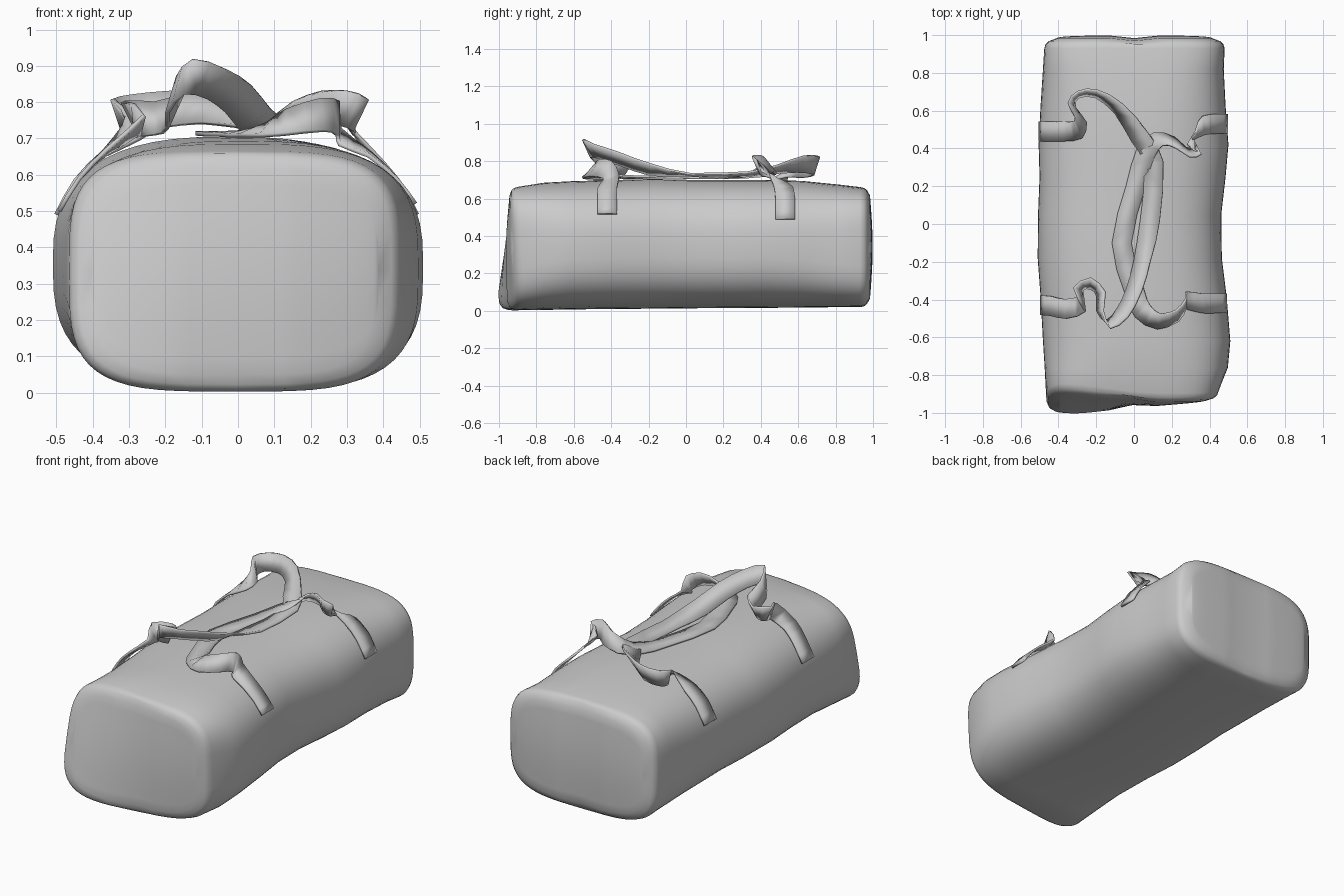
import bpy, bmesh, math
from mathutils import Vector

if "Cube" in bpy.data.objects:
    bpy.data.objects.remove(bpy.data.objects["Cube"])

N = 56   # points around the body
K = 12   # rows down each end panel


def finish(bm, name, angle):
    bmesh.ops.recalc_face_normals(bm, faces=bm.faces)
    mesh = bpy.data.meshes.new(name)
    bm.to_mesh(mesh)
    bm.free()
    ob = bpy.data.objects.new(name, mesh)
    bpy.context.collection.objects.link(ob)
    bpy.ops.object.select_all(action='DESELECT')
    ob.select_set(True)
    bpy.context.view_layer.objects.active = ob
    bpy.ops.object.shade_smooth_by_angle(angle=math.radians(angle))
    return ob


def section(xl, xr, zb, zt, n, s=1.0):
    """Rounded-box outline as (x, z) pairs, scaled by s about its centre."""
    cx, cz = (xl + xr) / 2, (zb + zt) / 2
    a, b = (xr - xl) / 2 * s, (zt - zb) / 2 * s
    pts = []
    for i in range(N):
        c, d = math.cos(2 * math.pi * i / N), math.sin(2 * math.pi * i / N)
        m = n - 0.25 if d > 0 and n < 3.6 else n   # rounder shoulders
        pts.append((cx + a * math.copysign(abs(c) ** (2 / m), c),
                    cz + b * math.copysign(abs(d) ** (2 / m), d)))
    return pts


def front_y(x, z):
    """Slumped front end: the left top leans back, the left bottom pushes out."""
    k = min(1, max(0, z / 0.66))
    top = -0.925 + 0.06 * min(1, max(0, (0.05 - x) / 0.45))
    bottom = -0.955 - 0.065 * x / -0.45
    return top * k + bottom * (1 - k)


def seam(x):
    return 0.014 * math.exp(-(x / 0.06) ** 2)


# Soft body: rounded rims at both ends and sections along y
front = (-0.465, 0.45, 0.003, 0.665, 3.8)
back = (-0.475, 0.48, 0.02, 0.662, 3.8)
rings = []
for s, bulge in ((0.86, 0.018), (0.94, 0.008), (0.98, -0.006), (1.0, -0.03)):
    rings.append([(x, front_y(x, z) - bulge + seam(x) * (s < 0.97), z)
                  for x, z in section(*front, s)])
for y, *sec in ((-0.76, -0.473, 0.497, 0.005, 0.685, 3.3),
                (-0.62, -0.482, 0.51, 0.008, 0.693, 3.0),
                (-0.38, -0.495, 0.49, 0.01, 0.70, 2.9),
                (-0.18, -0.51, 0.465, 0.012, 0.705, 2.9),
                (0.05, -0.508, 0.462, 0.014, 0.70, 2.9),
                (0.25, -0.50, 0.485, 0.015, 0.70, 2.9),
                (0.42, -0.505, 0.50, 0.016, 0.70, 2.9),
                (0.62, -0.495, 0.485, 0.018, 0.695, 3.1),
                (0.82, -0.482, 0.475, 0.02, 0.675, 3.5)):
    rings.append([(x, y, z) for x, z in section(*sec)])
for s, y in ((1.0, 0.93), (0.985, 0.953), (0.95, 0.968), (0.86, 0.984)):
    rings.append([(x, y - seam(x) * (s < 0.97), z) for x, z in section(*back, s)])

bm = bmesh.new()
loops = [[bm.verts.new(p) for p in r] for r in rings]
for a, b in zip(loops, loops[1:]):
    for i in range(N):
        j = (i + 1) % N
        bm.faces.new((a[i], a[j], b[j], b[i]))

# End panels: columns from the top of the rim down to the bottom
for ring, out in ((loops[0], -1), (loops[-1], 1)):
    cols = []
    for i in range(1, N // 2):
        t, b = ring[i], ring[N - i]
        col = [t]
        for k in range(1, K):
            p = t.co.lerp(b.co, k / K)
            fill = math.sin(math.pi * k / K) * math.sin(2 * math.pi * i / N)
            p.y += out * 0.014 * fill
            col.append(bm.verts.new(p))
        cols.append(col + [b])
    for a, b in zip(cols, cols[1:]):
        for k in range(K):
            bm.faces.new((a[k], a[k + 1], b[k + 1], b[k]))
    bm.faces.new([ring[0]] + cols[0])
    bm.faces.new([ring[N // 2]] + cols[-1])
finish(bm, "bag_body", 50)


def catmull(p, i, t):
    a, b, c, d = (p[max(0, min(len(p) - 1, i + k))] for k in (-1, 0, 1, 2))
    return 0.5 * (2 * b + (c - a) * t + (2 * a - 5 * b + 4 * c - d) * t * t
                  + (3 * b - a - 3 * c + d) * t ** 3)


def strap(name, path, half=0.052, steps=2):
    """Webbing ribbon through points (x, y, z, then its width direction)."""
    centres = [Vector(p[:3]) for p in path]
    widths = [Vector(p[3:]).normalized() for p in path]
    bm = bmesh.new()
    pairs = []
    for i in range(len(path) - 1):
        for k in range(steps + (i == len(path) - 2)):
            c = catmull(centres, i, k / steps)
            w = widths[i].lerp(widths[i + 1], k / steps).normalized() * half
            pairs.append((bm.verts.new(c - w), bm.verts.new(c + w)))
    for a, b in zip(pairs, pairs[1:]):
        bm.faces.new((a[0], a[1], b[1], b[0]))
    ob = finish(bm, name, 30)
    mod = ob.modifiers.new("thickness", 'SOLIDIFY')
    mod.thickness = 0.012
    mod.offset = 0


# Two carrying handles, flopped over the top and sewn to the sides
strap("left_handle", [
    (-.50, .49, .49, 0, 1, 0), (-.447, .49, .585, 0, 1, 0),
    (-.37, .49, .658, 0, 1, .1), (-.295, .50, .715, -.4, .8, .3),
    (-.285, .56, .75, -.6, .4, .6), (-.33, .63, .76, -.3, .2, .9),
    (-.295, .685, .77, 0, .3, 1), (-.20, .69, .78, .1, .35, 1),
    (-.08, .61, .785, .4, .4, .8), (.03, .46, .755, .8, .5, .4),
    (.105, .32, .73, .95, .2, .2), (.085, .02, .727, 1, 0, .1),
    (.045, -.19, .755, .8, .1, .5), (0, -.35, .81, .7, -.1, .6),
    (-.06, -.47, .85, .5, -.4, .7), (-.135, -.53, .87, .2, -.4, .9),
    (-.18, -.46, .82, .3, 0, 1), (-.175, -.37, .775, .4, .2, .9),
    (-.23, -.315, .755, 0, .5, .8), (-.295, -.345, .755, -.4, .1, .8),
    (-.27, -.42, .735, .2, -.8, .5), (-.36, -.45, .665, 0, -1, .1),
    (-.437, -.435, .59, 0, -1, 0), (-.492, -.43, .50, 0, -1, 0)])
strap("right_handle", [
    (.488, -.42, .52, 0, 1, 0), (.435, -.42, .59, 0, 1, 0),
    (.36, -.42, .658, 0, 1, .1), (.28, -.405, .705, 0, .9, .4),
    (.275, -.42, .755, 0, .4, .9), (.23, -.485, .765, -.1, .5, .8),
    (.13, -.515, .745, .1, .7, .6), (.045, -.46, .725, .7, .6, .3),
    (.0, -.35, .716, .95, .2, .1), (-.065, -.1, .714, 1, 0, 0),
    (.01, .2, .711, 1, -.1, 0), (.06, .37, .73, .9, -.4, .2),
    (.13, .45, .765, .4, -.6, .6), (.22, .43, .785, .1, -.5, .8),
    (.285, .38, .785, .2, -.4, .8), (.335, .39, .765, .4, -.3, .8),
    (.305, .46, .735, -.4, -.6, .5), (.365, .52, .665, 0, -1, .1),
    (.44, .53, .585, 0, -1, 0), (.493, .53, .49, 0, -1, 0)])
